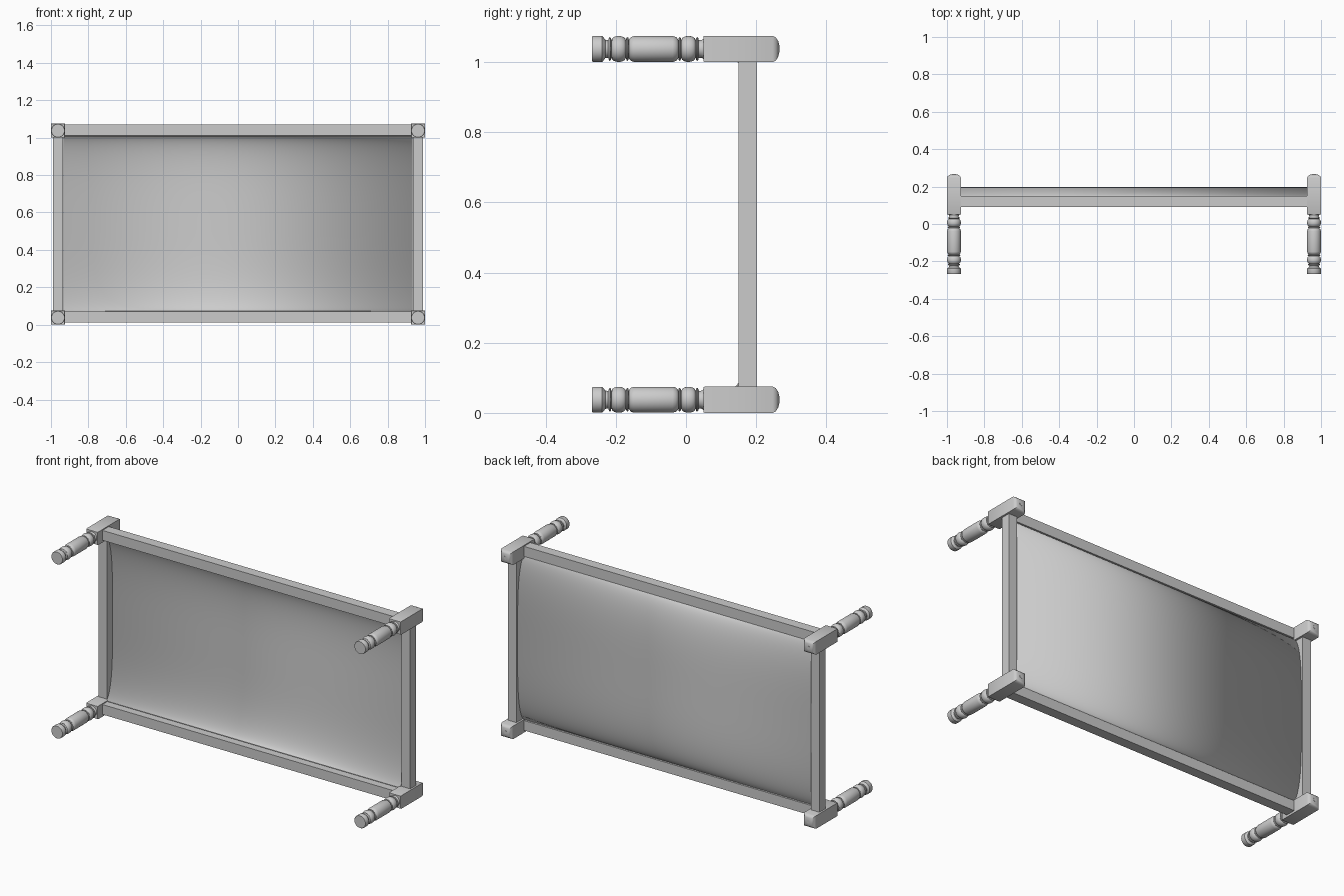
import bpy, bmesh, math
from mathutils import Matrix, Vector

cube = bpy.data.objects.get("Cube")
if cube:
    bpy.data.objects.remove(cube, do_unlink=True)

grey = bpy.data.materials.new("plain_grey")
grey.use_nodes = True
COLOUR = (0.6, 0.6, 0.6, 1)
grey.diffuse_color = COLOUR
grey.node_tree.nodes["Principled BSDF"].inputs["Base Color"].default_value = COLOUR


def finish(bm, name, smooth=False):
    bmesh.ops.recalc_face_normals(bm, faces=bm.faces)
    mesh = bpy.data.meshes.new(name)
    bm.to_mesh(mesh)
    bm.free()
    mesh.materials.append(grey)
    obj = bpy.data.objects.new(name, mesh)
    bpy.context.collection.objects.link(obj)
    if smooth:
        bpy.ops.object.select_all(action='DESELECT')
        obj.select_set(True)
        bpy.context.view_layer.objects.active = obj
        bpy.ops.object.shade_smooth_by_angle(angle=math.radians(35))
    return obj


def box(name, centre, size):
    bm = bmesh.new()
    bmesh.ops.create_cube(bm, size=1, matrix=Matrix.Translation(centre) @ Matrix.Diagonal((*size, 1)))
    return finish(bm, name)


def loft(name, x, z, profile, sides, turn=0):
    """Rings of (y, radius) along the y axis, capped at both ends."""
    bm = bmesh.new()
    rings = []
    for y, r in profile:
        angles = [turn + math.tau * i / sides for i in range(sides)]
        rings.append([bm.verts.new((x + r * math.cos(a), y, z + r * math.sin(a))) for a in angles])
    for a, b in zip(rings, rings[1:]):
        for i in range(sides):
            j = (i + 1) % sides
            bm.faces.new((a[i], a[j], b[j], b[i]))
    bm.faces.new(rings[0])
    bm.faces.new(rings[-1])
    return finish(bm, name, True)


def bead(y0, y1, low, high, steps=8):
    """Rounded swelling between two points of a turned profile."""
    return [(y0 + (y1 - y0) * (1 - math.cos(math.pi * k / steps)) / 2,
             low + (high - low) * math.sin(math.pi * k / steps)) for k in range(steps + 1)]


# Turned leg profile: foot, neck, ring, bead, ring, barrel, ring, bead, ring, neck
turned = [(-0.268, 0.035), (-0.265, 0.037), (-0.239, 0.037), (-0.236, 0.034),
          (-0.23, 0.026), (-0.222, 0.025)]
turned += bead(-0.221, -0.213, 0.026, 0.034, 4)
turned += bead(-0.212, -0.172, 0.026, 0.037)
turned += bead(-0.171, -0.163, 0.026, 0.034, 4)
turned += [(-0.162, 0.028), (-0.157, 0.034), (-0.148, 0.037), (-0.038, 0.037),
           (-0.028, 0.034), (-0.023, 0.028)]
turned += bead(-0.022, -0.014, 0.026, 0.034, 4)
turned += bead(-0.013, 0.027, 0.026, 0.037)
turned += bead(0.028, 0.036, 0.026, 0.034, 4)
turned += [(0.038, 0.025), (0.046, 0.026), (0.054, 0.033), (0.058, 0.033)]

# Square post block with a domed end (half widths)
post = [(0.05, 0.036), (0.053, 0.0375), (0.247, 0.0375), (0.256, 0.033),
        (0.263, 0.022), (0.266, 0.01)]
post = [(y, r * math.sqrt(2)) for y, r in post]

for side, x in (("right", -0.9625), ("left", 0.9625)):
    for level, z in (("lower", 0.0375), ("upper", 1.0375)):
        loft(f"{side}_{level}_turned_leg", x, z, turned, 32)
        loft(f"{side}_{level}_post", x, z, post, 4, math.pi / 4)
        loft(f"{side}_{level}_peg", x, z, [(0.25, 0.01), (0.267, 0.01)], 16)
    # Short end rails
    box(f"{side}_end_rail", (x, 0.176, 0.5375), (0.054, 0.053, 0.94))

# Long rails
for level, z in (("lower", 0.041), ("upper", 1.041)):
    box(f"{level}_long_rail", (0, 0.12, z), (1.87, 0.058, 0.057))

# Sling sheet, bowed towards the back and stretched between the long rails
bm = bmesh.new()
previous = None
for k in range(65):
    t = -math.cos(math.pi * k / 64)
    y = 0.135 + 0.06 * max(0, 1 - abs(t) ** 4) ** 0.6
    z = 0.541 + 0.47 * t
    row = [bm.verts.new((x, y, z)) for x in (-0.932, 0.932)]
    if previous:
        bm.faces.new((previous[0], previous[1], row[1], row[0]))
    previous = row
sheet = finish(bm, "sling_sheet", True)
solid = sheet.modifiers.new("thickness", 'SOLIDIFY')
solid.thickness = 0.004
solid.offset = 0
